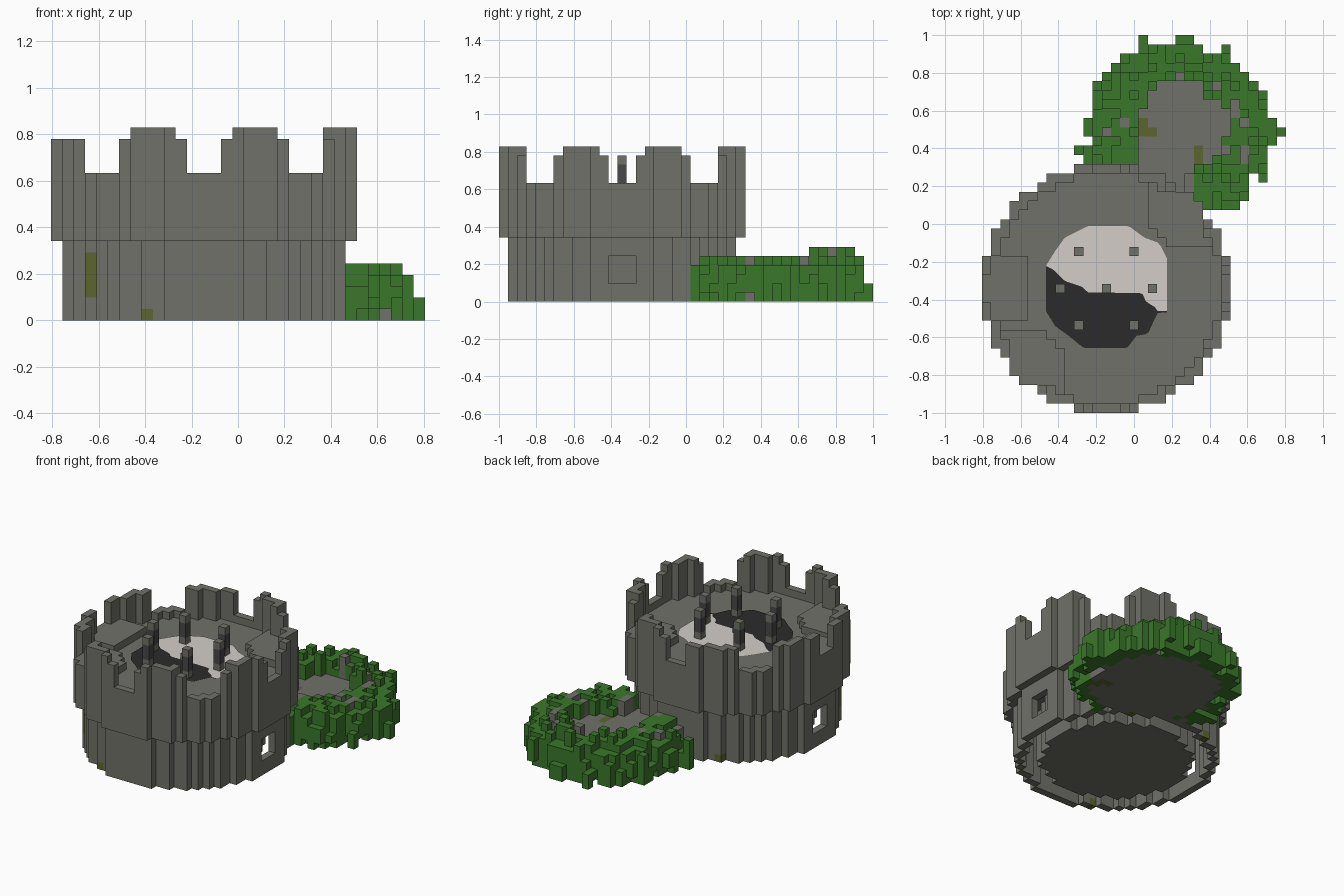
import bpy, bmesh, math, random

cube = bpy.data.objects.get("Cube")
if cube:
    bpy.data.objects.remove(cube, do_unlink=True)

random.seed(5)
V = 2 / 41                      # block size
CX, CY = -3 * V, -7 * V         # tower axis
BASE_TOP, DECK, WALL_TOP = 7, 12, 13


def material(name, rgb):
    lin = [((c / 255 + 0.055) / 1.055) ** 2.4 for c in rgb] + [1]
    m = bpy.data.materials.new(name)
    m.use_nodes = True
    m.diffuse_color = lin
    m.node_tree.nodes["Principled BSDF"].inputs["Base Color"].default_value = lin
    return m


STONE, MOSS, LEAF, DARK, PALE, POST = range(6)
MATS = [material("stone", (112, 113, 104)), material("moss", (92, 102, 46)),
        material("leaf", (58, 119, 42)), material("dark_stone", (43, 43, 44)),
        material("pale_stone", (212, 206, 201)), material("post_grey", (72, 72, 73))]


def finish(name, bm):
    mesh = bpy.data.meshes.new(name)
    bm.to_mesh(mesh)
    bm.free()
    for m in MATS:
        mesh.materials.append(m)
    obj = bpy.data.objects.new(name, mesh)
    bpy.context.scene.collection.objects.link(obj)


def blocks(name, cells):
    """Mesh the outer faces of a dict {(i, j, k): material index}."""
    bm, cache = bmesh.new(), {}

    def vert(p):
        if p not in cache:
            cache[p] = bm.verts.new((CX + (p[0] - 0.5) * V, CY + (p[1] - 0.5) * V, p[2] * V))
        return cache[p]

    for cell, mat in cells.items():
        for axis in range(3):
            for side in (0, 1):
                near = list(cell)
                near[axis] += 2 * side - 1
                if tuple(near) in cells:
                    continue
                u, w = (axis + 1) % 3, (axis + 2) % 3
                loop = []
                for a, b in ((0, 0), (1, 0), (1, 1), (0, 1)):
                    p = list(cell)
                    p[axis] += side
                    p[u] += a
                    p[w] += b
                    loop.append(vert(tuple(p)))
                bm.faces.new(loop if side else loop[::-1]).material_index = mat
    finish(name, bm)


def disc(outer, inner=-1.0):
    n = math.ceil(outer)
    return [(i, j) for i in range(-n, n + 1) for j in range(-n, n + 1)
            if (inner < 0 or i * i + j * j > inner * inner) and i * i + j * j <= outer * outer]


def column(cells, i, j, low, high, mat=STONE):
    for k in range(low, high):
        cells[i, j, k] = mat


# Hollow lower wall with two windows and moss patches
wall = {}
for i, j in disc(12.5, 11.5):
    for k in range(BASE_TOP):
        if abs(j) <= 1 and 2 <= k < 5:
            continue
        mossy = (i == -10 and j < 0 and 2 <= k < 6) or (k == 0 and (i == -5 or i == 6 and j > 0))
        wall[i, j, k] = MOSS if mossy else STONE
blocks("lower_wall", wall)

# Solid core inside the lower wall
core = {}
for i, j in disc(9.3):
    column(core, i, j, 0, BASE_TOP)
blocks("tower_core", core)

# Upper storey: deck, corner ledges, ring wall and battlements
upper = {}
for i, j in disc(13.5):
    top = DECK
    for a, b in ((i, j), (-i, -j)):
        if min(a, b) >= 5 and a + b >= 12:
            top = WALL_TOP
    if abs(j) <= 3 and i <= -9:
        top = WALL_TOP
    if i * i + j * j > 12.5 ** 2:
        p = min(abs(i), abs(j))
        top = WALL_TOP
        if 2 <= p <= 7:
            worn = i <= -11 or (i < 0 and j > 0)
            top = 17 if 3 <= p <= 6 and not worn else 16
    column(upper, i, j, BASE_TOP, top)
blocks("upper_storey", upper)

# Six banded posts around a short middle post
posts = {}
for i, j in ((3, 4), (-3, 4), (5, 0), (-5, 0), (3, -4), (-3, -4)):
    column(posts, i, j, DECK, 16)
    column(posts, i, j, 13, 15, POST)
column(posts, 0, 0, DECK, 13)
blocks("deck_posts", posts)

# Two-tone round floor inlay divided by a wavy line
WAVE = ((-0.32, 0.12), (-0.28, 0.1), (-0.22, 0.04), (-0.13, 0.01), (-0.1, -0.02),
        (0.19, -0.025), (0.21, -0.07), (0.26, -0.1), (0.27, -0.12), (0.33, -0.12))
TOP = ((-0.32, 0.12), (-0.27, 0.2), (-0.22, 0.27), (-0.1, 0.33), (0.12, 0.33),
       (0.2, 0.27), (0.28, 0.24), (0.33, 0.14))
BOTTOM = ((-0.32, -0.12), (-0.27, -0.2), (-0.2, -0.25), (-0.12, -0.315), (0.11, -0.315),
          (0.16, -0.25), (0.22, -0.24), (0.27, -0.13), (0.33, -0.125))


def along(path, x):
    for (x0, y0), (x1, y1) in zip(path, path[1:]):
        if x <= x1:
            return y0 + (y1 - y0) * (x - x0) / (x1 - x0)
    return path[-1][1]


inlay = bmesh.new()
STEPS, HALF = 40, 0.32
prev = None
for s in range(STEPS + 1):
    x = -HALF + 2 * HALF * s / STEPS
    row = [inlay.verts.new((CX + x, CY + along(path, x), DECK * V + 0.006))
           for path in (BOTTOM, WAVE, TOP)]
    if prev:
        for n, mat in ((0, DARK), (1, PALE)):
            f = inlay.faces.new((prev[n], row[n], row[n + 1], prev[n + 1]))
            f.material_index = mat
    prev = row
finish("floor_inlay", inlay)

# Low round ruin beside the tower, open to the tower wall
BX, BY, RUIN_TOP = 8, 17, 3


def outside_tower(i, j):
    return i * i + j * j > 12.5 ** 2


ruin = {}
for a, b in disc(8):
    i, j = a + BX, b + BY
    if outside_tower(i, j):
        column(ruin, i, j, 0, RUIN_TOP)
for cell in ((4, 18), (4, 17), (5, 17), (10, 13), (10, 14), (10, 15)):
    ruin[cell + (RUIN_TOP - 1,)] = MOSS
for cell in ((13, 14), (14, 14), (14, 13)):
    ruin[cell + (0,)] = MOSS
blocks("ruin_core", ruin)

# Ragged hedge grown over the ruin's rim, lower towards its outside
hedge = {}
for a, b in disc(11, 4.2):
    i, j = a + BX, b + BY
    r = math.hypot(a, b)
    inner = 4.3 + 0.9 * random.random()
    if (a > 0 and 0 <= b <= 2) or (b > 0 and abs(a) < 3):
        inner = 5.7
    if not outside_tower(i, j) or not 9 <= j <= 26 or r < inner:
        continue
    if r > 9.4 + 1.2 * random.random():
        continue
    if b < 0 and -4 <= a <= 0 and r < 8:      # gap facing the tower
        continue
    mat = STONE if random.random() < 0.12 and r < 9 else LEAF
    crest = 6 if b > 3 and a < 5 else 5
    if r <= 8:
        column(hedge, i, j, RUIN_TOP, random.choice((4, 5, 5, crest)), mat)
    elif r <= 9.3:
        column(hedge, i, j, random.choice((0, 0, 1)), random.choice((4, 4, 5)), mat)
    else:
        column(hedge, i, j, random.choice((0, 0, 1)), random.choice((2, 3, 4)), mat)
for i, j in ((4, 27), (8, 27), (9, 27), (19, 17), (18, 17), (-3, 15), (18, 18), (18, 16), (10, 8)):
    column(hedge, i, j, 0, 2 if i > 18 or j > 26 else 4, LEAF)
blocks("hedge", hedge)
